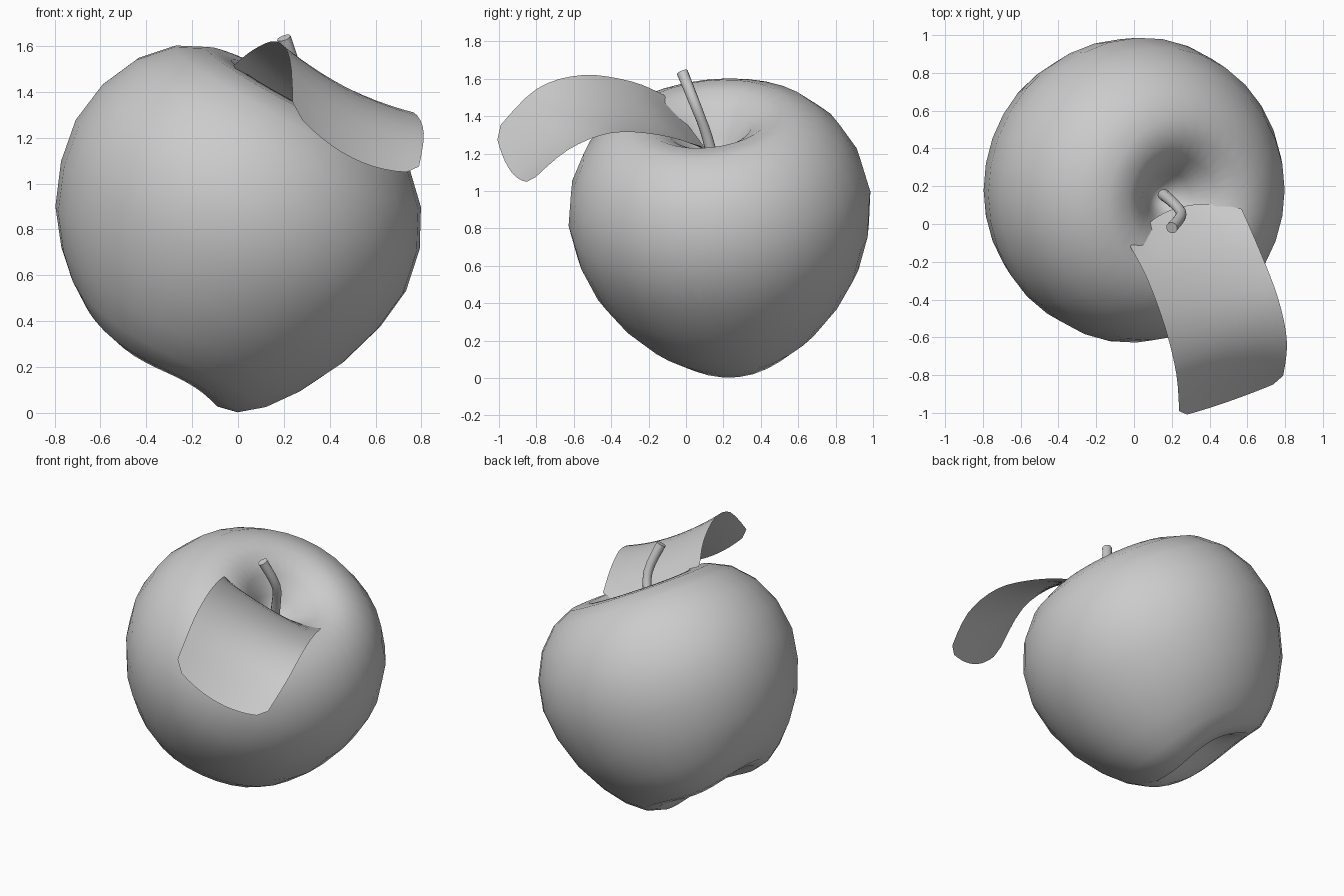
import bpy, bmesh, math
from mathutils import Vector, Matrix

if "Cube" in bpy.data.objects:
    bpy.data.objects.remove(bpy.data.objects["Cube"])


def catmull(p, i, t):
    # Smooth interpolation through a list of points, segment i
    a, b = p[max(i - 1, 0)], p[i]
    c, d = p[i + 1], p[min(i + 2, len(p) - 1)]
    return 0.5 * (2 * b + (c - a) * t + (2 * a - 5 * b + 4 * c - d) * t * t
                  + (3 * b - a - 3 * c + d) * t ** 3)


def smooth_path(points, n):
    p = [Vector(q) for q in points]
    return [catmull(p, i, k / n) for i in range(len(p) - 1) for k in range(n)] + [p[-1]]


def make_object(name, bm):
    for f in bm.faces:
        f.smooth = True
    mesh = bpy.data.meshes.new(name)
    bm.to_mesh(mesh)
    bm.free()
    ob = bpy.data.objects.new(name, mesh)
    bpy.context.collection.objects.link(ob)
    return ob


def skin(bm, rows, closed):
    n = len(rows[0])
    for a, b in zip(rows, rows[1:]):
        for j in range(n if closed else n - 1):
            k = (j + 1) % n
            bm.faces.new((a[j], b[j], b[k], a[k]))


# Apple body: revolved profile, deeper on one side underneath with faint lobes, tilted
profile = [(0, .31), (.06, .34), (.13, .43), (.22, .54), (.33, .605), (.45, .602),
           (.58, .54), (.70, .415), (.78, .25), (.812, .06), (.785, -.13), (.715, -.33),
           (.61, -.50), (.51, -.615), (.41, -.69), (.32, -.71), (.23, -.67),
           (.12, -.60), (0, -.56)]
SEG = 32
bm = bmesh.new()
rows = []
for r, h in profile[1:-1]:
    row = []
    for j in range(SEG):
        a = 2 * math.pi * j / SEG
        fade = min(max((-h - .25) / .4, 0), 1) * min(r / .3, 1)
        w = h - fade * (.04 * math.cos(a) + .018 * math.cos(3 * a))
        row.append(bm.verts.new((r * math.cos(a), r * math.sin(a), w)))
    rows.append(row)
skin(bm, rows, True)
top = bm.verts.new((0, 0, profile[0][1]))
bottom = bm.verts.new((0, 0, profile[-1][1]))
for j in range(SEG):
    k = (j + 1) % SEG
    bm.faces.new((top, rows[0][j], rows[0][k]))
    bm.faces.new((bottom, rows[-1][k], rows[-1][j]))
bm.transform(Matrix.Translation((-.015, .185, .852)) @ Matrix.Rotation(math.radians(6.5), 4, 'X')
             @ Matrix.Rotation(math.radians(27.5), 4, 'Y'))
make_object("apple_body", bm)

# Stem: bent tube with a flat end
bm = bmesh.new()
stem = smooth_path([(.15, .16, 1.1), (.21, .11, 1.3), (.25, .05, 1.46), (.2, -.02, 1.635)], 4)
rows = []
for i, p in enumerate(stem):
    d = (stem[min(i + 1, len(stem) - 1)] - stem[max(i - 1, 0)]).normalized()
    side = d.cross(Vector((0, 1, 0))).normalized()
    up = side.cross(d)
    r = .027 + .004 * abs(i / 6 - 1)
    rows.append([bm.verts.new(p + r * (side * math.cos(k * math.pi / 6) + up * math.sin(k * math.pi / 6)))
                 for k in range(12)])
skin(bm, rows, True)
bm.faces.new(rows[0])
bm.faces.new(rows[-1])
bmesh.ops.recalc_face_normals(bm, faces=bm.faces)
ob = make_object("stem", bm)
bpy.context.view_layer.objects.active = ob
ob.select_set(True)
bpy.ops.object.shade_smooth_by_angle(angle=math.radians(40))

# Leaf: single arched sheet, cupped across its width (left edge, middle, right edge)
left = [(-.02, -.12, 1.515), (.07, -.29, 1.585), (.165, -.55, 1.62), (.225, -.8, 1.545), (.24, -1.02, 1.32)]
mid = [(.21, .08, 1.26), (.34, -.15, 1.39), (.45, -.45, 1.43), (.51, -.70, 1.34), (.50, -.94, 1.11)]
right = [(.57, .08, 1.24), (.67, -.15, 1.30), (.765, -.40, 1.31), (.81, -.63, 1.22), (.785, -.83, 1.05)]
bm = bmesh.new()
rows = []
for a, m, b in zip(*(smooth_path(e, 4) for e in (left, mid, right))):
    row = []
    for j in range(13):
        t = j / 12
        row.append(bm.verts.new(a * (1 - t) * (1 - 2 * t) + m * 4 * t * (1 - t) + b * t * (2 * t - 1)))
    rows.append(row)
# Softened corners at the leaf's outer end
for j in (0, -1):
    rows[-1][j].co = rows[-1][j].co.lerp(rows[-2][j].co, .75)
skin(bm, rows, False)
make_object("leaf", bm)
